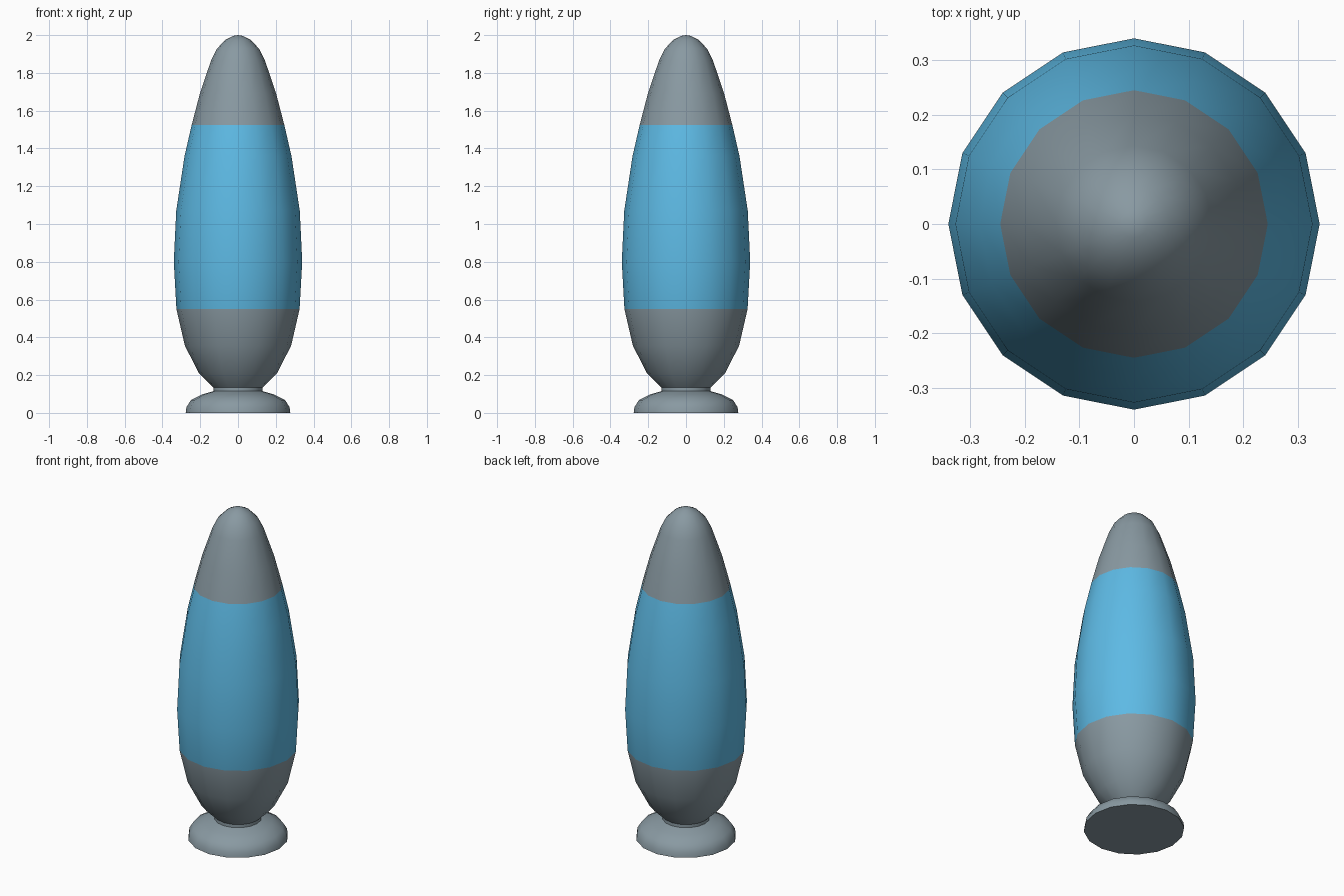
import bpy, bmesh, math

if "Cube" in bpy.data.objects:
    bpy.data.objects.remove(bpy.data.objects["Cube"])

SIDES = 16


def material(name, rgb):
    m = bpy.data.materials.new(name)
    m.diffuse_color = (*rgb, 1)
    m.use_nodes = True
    m.node_tree.nodes["Principled BSDF"].inputs["Base Color"].default_value = m.diffuse_color
    return m


grey = material("blue grey metal", (0.25, 0.32, 0.36))
blue = material("sky blue", (0.11, 0.49, 0.78))


def lathe(name, profile, mats, rule=lambda z: 0):
    """Revolve (radius, z) points, listed bottom to top, about z."""
    bm = bmesh.new()
    rings = []
    for r, z in profile:
        if r == 0:
            rings.append([bm.verts.new((0, 0, z))] * SIDES)
        else:
            rings.append([bm.verts.new((r * math.cos(a), r * math.sin(a), z))
                          for a in (2 * math.pi * i / SIDES for i in range(SIDES))])
    for lo, hi in zip(rings, rings[1:]):
        for i in range(SIDES):
            j = (i + 1) % SIDES
            quad = list(dict.fromkeys((lo[i], lo[j], hi[j], hi[i])))
            bm.faces.new(quad)
    # close flat ends
    for ring, flip in ((rings[0], True), (rings[-1], False)):
        if ring[0] is not ring[1]:
            bm.faces.new(ring[::-1] if flip else ring)
    for f in bm.faces:
        f.material_index = rule(f.calc_center_median().z)
    me = bpy.data.meshes.new(name)
    bm.to_mesh(me)
    bm.free()
    ob = bpy.data.objects.new(name, me)
    bpy.context.collection.objects.link(ob)
    for m in mats:
        me.materials.append(m)
    bpy.ops.object.select_all(action='DESELECT')
    ob.select_set(True)
    bpy.context.view_layer.objects.active = ob
    bpy.ops.object.shade_smooth_by_angle(angle=math.radians(42))
    return ob


# Rounded foot with a short neck
lathe("foot", [(0.277, 0), (0.273, 0.03), (0.25, 0.067), (0.19, 0.098),
               (0.13, 0.115), (0.13, 0.134)], [grey])

# Tall body with a blue middle band
lathe("body", [(0.13, 0.134), (0.205, 0.207), (0.281, 0.355), (0.326, 0.55),
               (0.34, 0.80), (0.327, 1.07), (0.283, 1.36), (0.245, 1.525),
               (0.202, 1.69), (0.143, 1.865), (0.112, 1.928), (0.066, 1.975),
               (0.025, 1.996), (0, 2.0)],
      [grey, blue], lambda z: 1 if 0.55 < z < 1.525 else 0)
